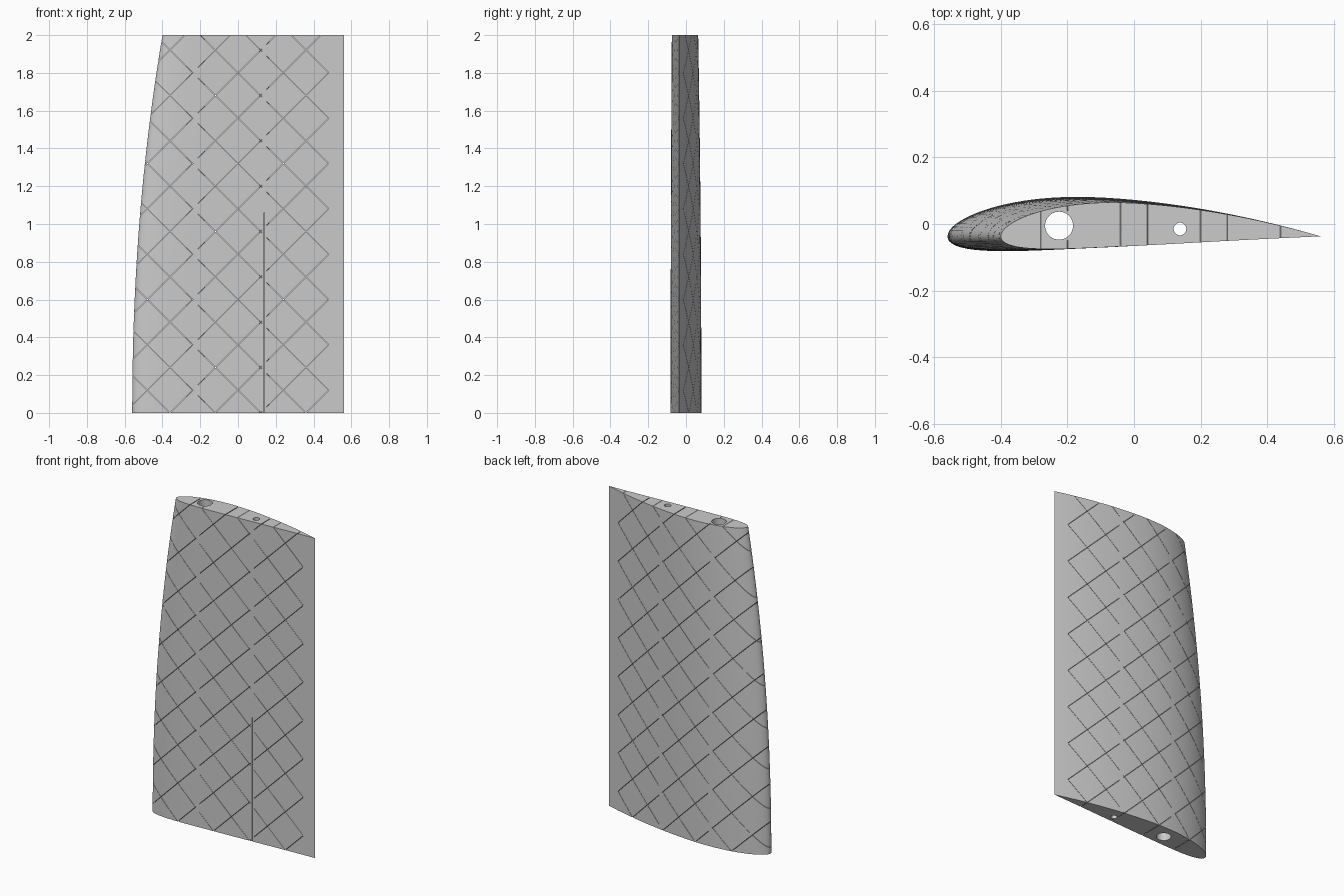
import bpy, bmesh, math

cube = bpy.data.objects.get("Cube")
if cube:
    bpy.data.objects.remove(cube, do_unlink=True)

CHORD, TAIL_X, TAIL_Y, HEIGHT = 1.12, 0.56, -0.037, 2.0
SPAR = (-0.225, -0.005, 0.042)      # x, y, radius
PIN = (0.138, -0.015, 0.019)
SLIT, WEB, WALL = 0.0013, 0.012, 0.009

grey = bpy.data.materials.new("light grey")
grey.use_nodes = True
grey.diffuse_color = (0.6, 0.6, 0.6, 1)
grey.node_tree.nodes["Principled BSDF"].inputs["Base Color"].default_value = (0.6, 0.6, 0.6, 1)


def make_object(name, bm):
    bmesh.ops.recalc_face_normals(bm, faces=bm.faces)
    mesh = bpy.data.meshes.new(name)
    bm.to_mesh(mesh)
    bm.free()
    mesh.materials.append(grey)
    obj = bpy.data.objects.new(name, mesh)
    bpy.context.collection.objects.link(obj)
    return obj


def prism(bm, base, offset):
    """Closed solid swept from a base outline along an offset."""
    low = [bm.verts.new(p) for p in base]
    high = [bm.verts.new([a + b for a, b in zip(p, offset)]) for p in base]
    bm.faces.new(low)
    bm.faces.new(high)
    n = len(base)
    for i in range(n):
        j = (i + 1) % n
        bm.faces.new((low[i], low[j], high[j], high[i]))


def rods(name, extra):
    """Vertical cylinders along both tube holes, widened by extra."""
    bm = bmesh.new()
    for x, y, r in (SPAR, PIN):
        ring = [(x + (r + extra) * math.cos(a), y + (r + extra) * math.sin(a), -1.5)
                for a in (math.tau * k / 40 for k in range(40))]
        prism(bm, ring, (0, 0, 5))
    return make_object(name, bm)


def cut(target, cutter):
    mod = target.modifiers.new("cut", 'BOOLEAN')
    mod.operation, mod.solver, mod.object = 'DIFFERENCE', 'EXACT', cutter
    bpy.context.view_layer.objects.active = target
    bpy.ops.object.modifier_apply(modifier=mod.name)


def half_thickness(t):
    return 0.7 * (0.2969 * math.sqrt(t) - 0.126 * t - 0.3516 * t**2
                  + 0.2843 * t**3 - 0.1036 * t**4)


def camber(t):
    if t < 0.4:
        return 0.037 * (t / 0.4) * (2 - t / 0.4)
    return 0.037 * (1 - ((t - 0.4) / 0.6) ** 2)


# Cambered wing section: upper edge tail to nose, then lower edge back
steps = 40
stations = [(1 + math.cos(math.pi * i / steps)) / 2 for i in range(steps + 1)]
upper = [(t, camber(t) + half_thickness(t)) for t in stations]
lower = [(t, camber(t) - half_thickness(t)) for t in reversed(stations[1:-1])]
profile = [(t - 1, h) for t, h in upper + lower]

# Wing panel lofted upward, shrinking towards the straight trailing edge
bm = bmesh.new()
rings = []
layers = 24
for k in range(layers + 1):
    z = HEIGHT * k / layers
    c = CHORD - 0.16 * (z / HEIGHT) ** 2.1
    rings.append([bm.verts.new((TAIL_X + c * t, TAIL_Y + c * h, z)) for t, h in profile])
for a, b in zip(rings, rings[1:]):
    for i in range(len(a)):
        j = (i + 1) % len(a)
        bm.faces.new((a[i], a[j], b[j], b[i]))
bm.faces.new(rings[0])
bm.faces.new(rings[-1])
wing = make_object("wing_panel", bm)

# Diagonal lattice of fine slits, broken by webs and walls around the tube holes
spans = [(-0.7, SPAR[0] - WEB), (SPAR[0] + WEB, PIN[0] - WEB), (PIN[0] + WEB, 0.48)]
keep_out = rods("tube_wall_helper", WALL)
helpers = [keep_out]
for name, slope in (("rising_slits", 1), ("falling_slits", -1)):
    bm = bmesh.new()
    for k in range(-3, 12):
        c = 0.12 + 0.24 * k
        for x0, x1 in spans:
            z0, z1 = c + slope * x0, c + slope * x1
            if max(z0, z1) > 0 and min(z0, z1) < HEIGHT:
                prism(bm, [(x0, -0.2, z0 - SLIT), (x1, -0.2, z1 - SLIT),
                           (x1, -0.2, z1 + SLIT), (x0, -0.2, z0 + SLIT)], (0, 0.4, 0))
    slits = make_object(name, bm)
    cut(slits, keep_out)
    cut(wing, slits)
    helpers.append(slits)

# Tube holes through the whole span
holes = rods("tube_holes", 0)
cut(wing, holes)

# Upright slit from the small hole to the flat side
bm = bmesh.new()
x = PIN[0]
prism(bm, [(x - SLIT, -0.2, -0.1), (x + SLIT, -0.2, -0.1),
           (x + SLIT, PIN[1], -0.1), (x - SLIT, PIN[1], -0.1)], (0, 0, 1.16))
upright = make_object("upright_slit", bm)
cut(wing, upright)

for helper in helpers + [holes, upright]:
    bpy.data.objects.remove(helper, do_unlink=True)

bpy.ops.object.select_all(action='DESELECT')
wing.select_set(True)
bpy.context.view_layer.objects.active = wing
bpy.ops.object.shade_smooth_by_angle(angle=math.radians(30))
